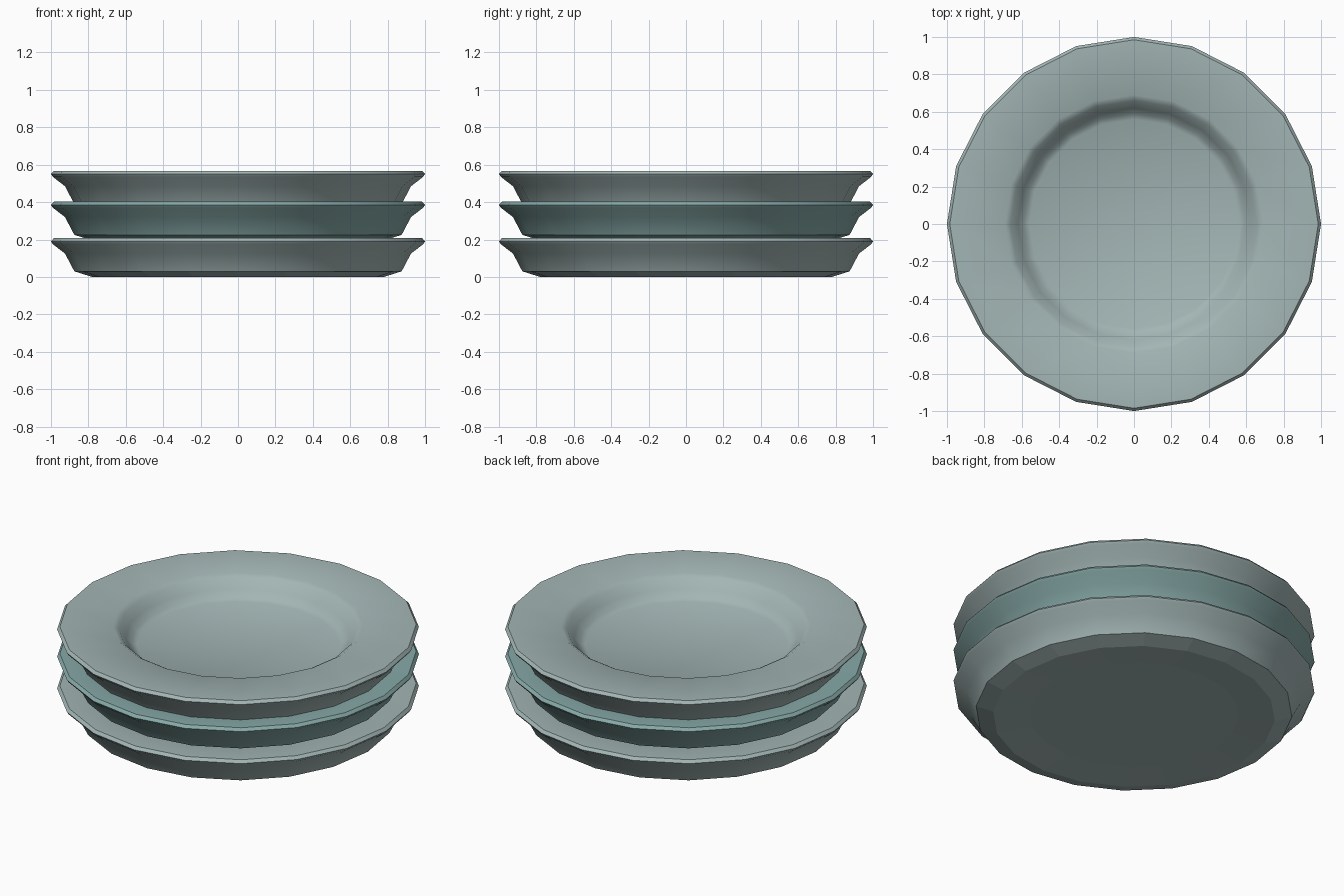
import bpy, bmesh, math

if "Cube" in bpy.data.objects:
    bpy.data.objects.remove(bpy.data.objects["Cube"])

SIDES = 20

# plate cross-section (radius, height): underside, wall, rim, well
PROFILE = [
    (0.58, 0.012), (0.78, 0.0), (0.875, 0.03), (0.925, 0.125),
    (0.99, 0.175), (1.0, 0.19), (0.985, 0.207),
    (0.69, 0.207), (0.66, 0.189), (0.62, 0.14), (0.59, 0.106), (0.56, 0.092),
]


def material(name, color):
    mat = bpy.data.materials.new(name)
    mat.diffuse_color = (*color, 1)
    mat.use_nodes = True
    mat.node_tree.nodes["Principled BSDF"].inputs["Base Color"].default_value = mat.diffuse_color
    return mat


def plate(name, z, mat):
    bm = bmesh.new()
    rings = []
    for r, h in PROFILE:
        rings.append([bm.verts.new((r * math.cos(math.tau * i / SIDES),
                                    r * math.sin(math.tau * i / SIDES), h))
                      for i in range(SIDES)])
    for low, high in zip(rings, rings[1:]):
        for i in range(SIDES):
            j = (i + 1) % SIDES
            bm.faces.new((low[i], low[j], high[j], high[i]))
    # close the underside and the well floor
    bm.faces.new(rings[0][::-1])
    bm.faces.new(rings[-1])
    bmesh.ops.recalc_face_normals(bm, faces=bm.faces)
    mesh = bpy.data.meshes.new(name)
    bm.to_mesh(mesh)
    bm.free()
    mesh.materials.append(mat)
    obj = bpy.data.objects.new(name, mesh)
    bpy.context.collection.objects.link(obj)
    obj.location.z = z
    bpy.ops.object.select_all(action='DESELECT')
    obj.select_set(True)
    bpy.context.view_layer.objects.active = obj
    bpy.ops.object.shade_smooth_by_angle(angle=math.radians(40))
    # the underside stays faceted
    for poly in mesh.polygons:
        if poly.normal.z < -0.8:
            poly.use_smooth = False
    return obj


pale = material("pale_glaze", (0.365, 0.465, 0.46))
teal = material("teal_glaze", (0.24, 0.40, 0.39))

# stack of three plates
plate("bottom_plate", 0.0, pale)
plate("middle_plate", 0.195, teal)
plate("top_plate", 0.36, pale)
